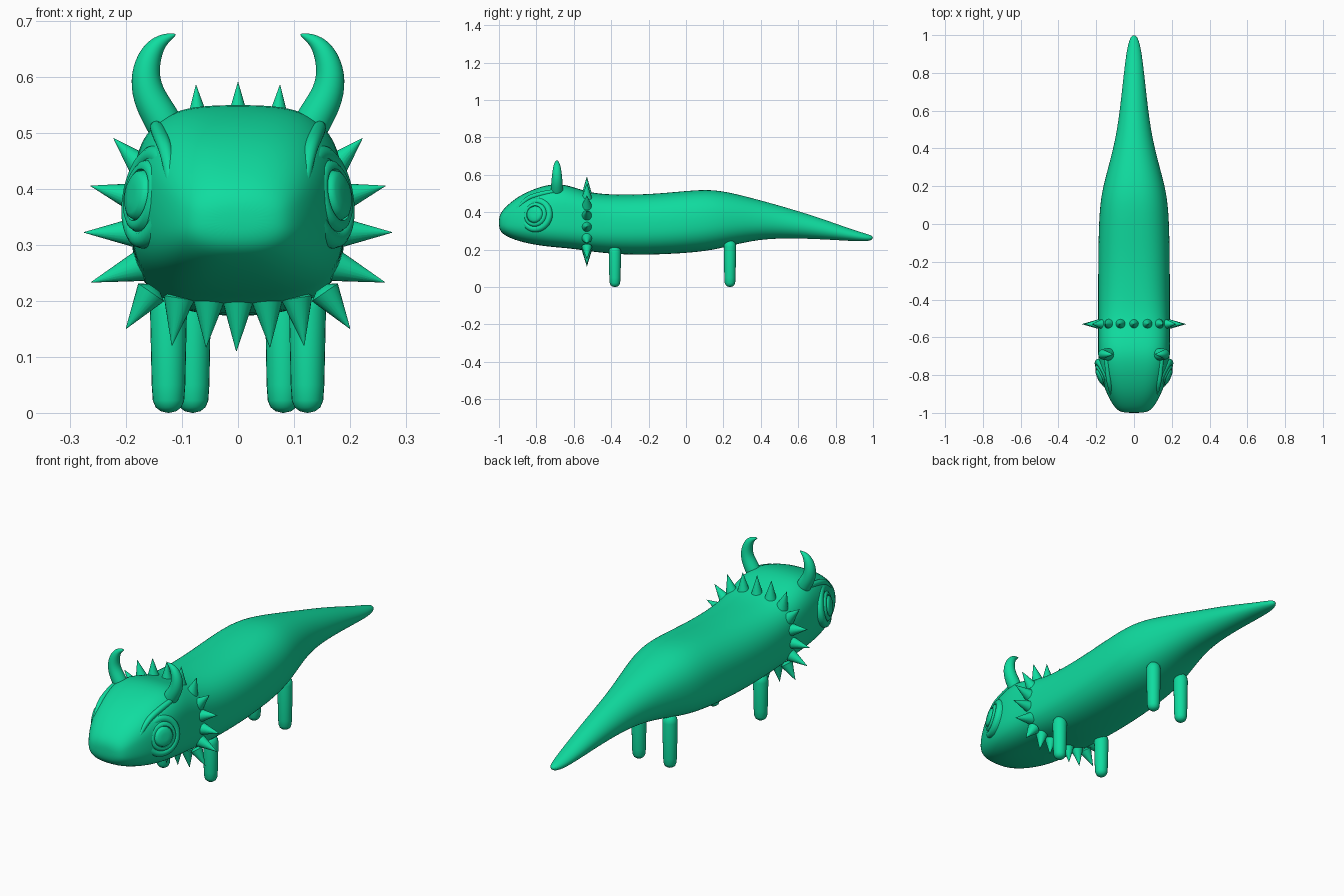
import bpy, bmesh, math
from mathutils import Vector

if "Cube" in bpy.data.objects:
    bpy.data.objects.remove(bpy.data.objects["Cube"], do_unlink=True)

GREEN = (0.005, 0.72, 0.35, 1)
skin = bpy.data.materials.new("bright green")
skin.use_nodes = True
skin.diffuse_color = GREEN
skin.node_tree.nodes["Principled BSDF"].inputs["Base Color"].default_value = GREEN


def finish(name, bm, angle=45, subsurf=0):
    """Turn a bmesh into a smooth shaded green object."""
    bmesh.ops.recalc_face_normals(bm, faces=bm.faces)
    mesh = bpy.data.meshes.new(name)
    bm.to_mesh(mesh)
    bm.free()
    mesh.materials.append(skin)
    ob = bpy.data.objects.new(name, mesh)
    bpy.context.collection.objects.link(ob)
    if subsurf:
        mod = ob.modifiers.new("smooth", 'SUBSURF')
        mod.levels = mod.render_levels = subsurf
    bpy.ops.object.select_all(action='DESELECT')
    ob.select_set(True)
    bpy.context.view_layer.objects.active = ob
    bpy.ops.object.shade_smooth_by_angle(angle=math.radians(angle))
    return ob


def skin_rings(bm, rings):
    """Bridge rings of points and cap both ends."""
    loops = [[bm.verts.new(p) for p in ring] for ring in rings]
    n = len(loops[0])
    for a, b in zip(loops, loops[1:]):
        for i in range(n):
            j = (i + 1) % n
            bm.faces.new((a[i], a[j], b[j], b[i]))
    bm.faces.new(loops[0])
    bm.faces.new(loops[-1])


def lathe(name, base, axis, profile, segs=24, angle=45):
    """Spin (radius, height) points around an axis from a base point."""
    turn = Vector(axis).to_track_quat('Z', 'Y')
    rings = []
    for r, h in profile:
        angles = [math.tau * i / segs for i in range(segs)]
        rings.append([Vector(base) + turn @ Vector((r * math.cos(a), r * math.sin(a), h))
                      for a in angles])
    bm = bmesh.new()
    skin_rings(bm, rings)
    return finish(name, bm, angle)


def tube(name, points, angle=60, segs=12, subsurf=2):
    """Round tube through (x, y, z, radius) points."""
    pts = [Vector(p[:3]) for p in points]
    rings = []
    for i, p in enumerate(pts):
        d = (pts[min(i + 1, len(pts) - 1)] - pts[max(i - 1, 0)]).normalized()
        u = d.cross(Vector((0.8, 0.6, 0) if abs(d.y) > 0.5 else (0, 1, 0))).normalized()
        v = d.cross(u)
        r = points[i][3]
        rings.append([p + r * (math.cos(math.tau * k / segs) * u
                               + math.sin(math.tau * k / segs) * v) for k in range(segs)])
    bm = bmesh.new()
    skin_rings(bm, rings)
    return finish(name, bm, angle, subsurf)


# Body: stations of y, bottom, top, half width, squareness
stations = [
    (-1, .33, .36, .03, 2.2), (-.995, .3, .39, .075, 2.4), (-.97, .275, .425, .105, 2.6),
    (-.9, .245, .485, .145, 2.8), (-.8, .223, .532, .18, 3), (-.69, .211, .558, .191, 3.2),
    (-.6, .204, .535, .19, 3.1), (-.5, .188, .5, .19, 2.8), (-.35, .172, .493, .19, 2.5),
    (-.15, .172, .498, .19, 2.5), (.08, .186, .524, .184, 2.4), (.2, .21, .515, .165, 2.3),
    (.35, .248, .477, .122, 2.2), (.5, .262, .436, .088, 2), (.7, .257, .376, .064, 2),
    (.88, .246, .31, .045, 2), (.97, .243, .283, .028, 2), (1, .255, .272, .01, 2)]
rings = []
for y, low, top, half, n in stations:
    ring = []
    for i in range(32):
        c, s = math.cos(math.tau * i / 32), math.sin(math.tau * i / 32)
        x = math.copysign(abs(c) ** (2 / n), c)
        z = math.copysign(abs(s) ** (2 / n), s)
        ring.append((half * x * (1 - .04 * z), y, (low + top) / 2 + z * (top - low) / 2))
    rings.append(ring)
bm = bmesh.new()
skin_rings(bm, rings)
finish("body", bm, 80, 2)

# Collar: spikes pointing outward, given by base and tip
COLLAR_Y = -.53
half_collar = [((.07, .495), (.075, .585)), ((.13, .475), (.155, .555)),
               ((.165, .432), (.222, .49)), ((.18, .383), (.263, .405)),
               ((.18, .322), (.275, .322)), ((.175, .262), (.262, .233)),
               ((.155, .215), (.2, .15)), ((.105, .205), (.118, .12)),
               ((.052, .2), (.057, .117))]
spikes = [((0, .495), (0, .59)), ((0, .2), (-.003, .11))]
for base, tip in half_collar:
    for side in (-1, 1):
        spikes.append(((side * base[0], base[1]), (side * tip[0], tip[1])))
for base, tip in spikes:
    a, b = Vector((base[0], COLLAR_Y, base[1])), Vector((tip[0], COLLAR_Y, tip[1]))
    lathe("collar_spike", a, b - a,
          [(.012, -.01), (.028, 0), (.0005, (b - a).length)], 20, 60)

for side, tag in ((1, "left"), (-1, "right")):
    # Horn
    tube(tag + "_horn", [(side * x, -.69, z, r) for x, z, r in (
        (.118, .49, .034), (.138, .528, .034), (.16, .565, .031), (.167, .605, .027),
        (.155, .645, .021), (.135, .667, .012), (.11, .676, .002))])
    # Eye: raised rim, groove, inner ring and pupil
    lathe(tag + "_eye", (side * .157, -.8, .385), (side * .9, -.4, .16), [
        (.085, -.035), (.093, 0), (.091, .01), (.083, .017), (.07, .019), (.065, .015),
        (.062, .022), (.055, .027), (.047, .026), (.045, .021), (.042, .03),
        (.034, .035), (.015, .037), (.001, .037)], 40, 50)
    # Brow
    tube(tag + "_brow", [(side * x, y, z, r) for x, y, z, r in (
        (.148, -.7, .512, .008), (.145, -.72, .51, .014), (.136, -.82, .488, .014),
        (.127, -.86, .468, .013), (.118, -.915, .405, .009), (.118, -.92, .392, .003))])
    # Nostril
    bm = bmesh.new()
    bmesh.ops.create_uvsphere(bm, u_segments=24, v_segments=16, radius=.02)
    bmesh.ops.translate(bm, verts=bm.verts, vec=(side * .051, -.975, .335))
    finish(tag + "_nostril", bm, 80)
    # Legs: capsules
    for part, x, y, top in (("front", .124, -.38, .22), ("rear", .081, .235, .25)):
        foot = [(.001, 0), (.014, .003), (.023, .01), (.028, .022), (.03, .05)]
        crown = [(.033, top - .035), (.03, top - .018), (.02, top - .005), (.001, top)]
        lathe(f"{tag}_{part}_leg", (side * x, y, 0), (0, 0, 1), foot + crown, 24, 80)
